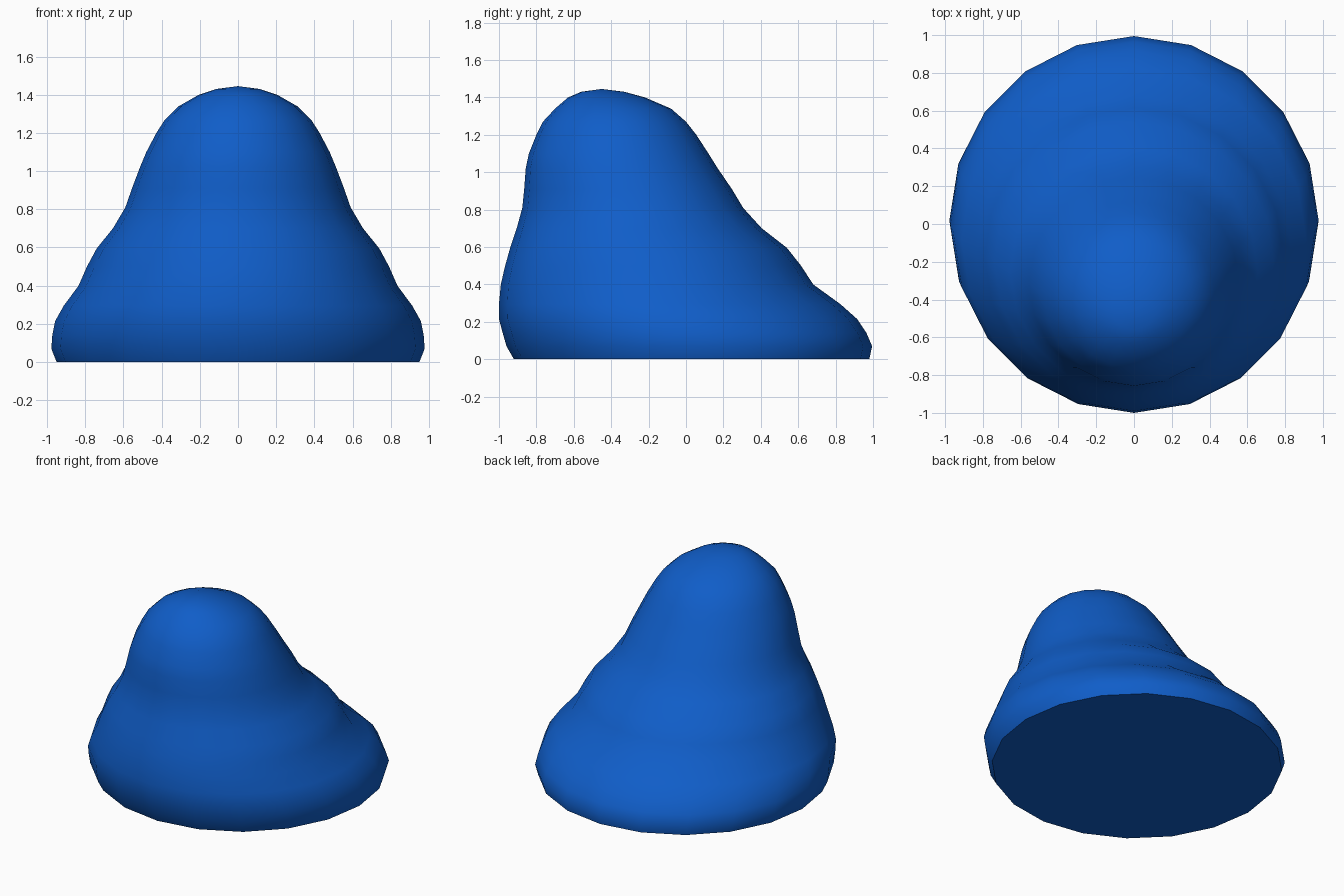
import bpy, bmesh, math

if "Cube" in bpy.data.objects:
    bpy.data.objects.remove(bpy.data.objects["Cube"])

# One flat colour
blue = bpy.data.materials.new("strong_blue")
blue.diffuse_color = (0.005, 0.11, 0.58, 1)
blue.use_nodes = True
blue.node_tree.nodes["Principled BSDF"].inputs["Base Color"].default_value = blue.diffuse_color

SIDES = 20
# Circular sections: height, front y, rear y
SECTIONS = [
    (0.00, -0.92, 0.98), (0.07, -0.96, 0.995), (0.14, -0.98, 0.965),
    (0.215, -1.00, 0.915), (0.295, -1.00, 0.825), (0.40, -0.99, 0.68),
    (0.50, -0.967, 0.615), (0.595, -0.94, 0.54), (0.70, -0.905, 0.405),
    (0.81, -0.875, 0.305), (0.91, -0.865, 0.245), (1.02, -0.857, 0.17),
    (1.10, -0.84, 0.12), (1.20, -0.80, 0.055), (1.27, -0.765, 0.0),
    (1.34, -0.70, -0.08), (1.40, -0.63, -0.22), (1.43, -0.56, -0.33),
]
PEAK = (0, -0.45, 1.445)

bm = bmesh.new()
rings = []
for z, y0, y1 in SECTIONS:
    cy, r = (y0 + y1) / 2, (y1 - y0) / 2
    angles = [math.pi / 2 + 2 * math.pi * i / SIDES for i in range(SIDES)]
    rings.append([bm.verts.new((r * math.cos(a), cy + r * math.sin(a), z)) for a in angles])

# Lofted side, flat base and rounded peak
for low, high in zip(rings, rings[1:]):
    for i in range(SIDES):
        j = (i + 1) % SIDES
        bm.faces.new((low[i], low[j], high[j], high[i]))
bm.faces.new(rings[0][::-1])
peak = bm.verts.new(PEAK)
for i in range(SIDES):
    bm.faces.new((rings[-1][i], rings[-1][(i + 1) % SIDES], peak))
bmesh.ops.recalc_face_normals(bm, faces=bm.faces)

mesh = bpy.data.meshes.new("leaning_mound")
bm.to_mesh(mesh)
bm.free()
mesh.materials.append(blue)
mound = bpy.data.objects.new("leaning_mound", mesh)
bpy.context.collection.objects.link(mound)

# Smooth body, crisp base edge
bpy.context.view_layer.objects.active = mound
mound.select_set(True)
bpy.ops.object.shade_smooth_by_angle(angle=math.radians(50))
